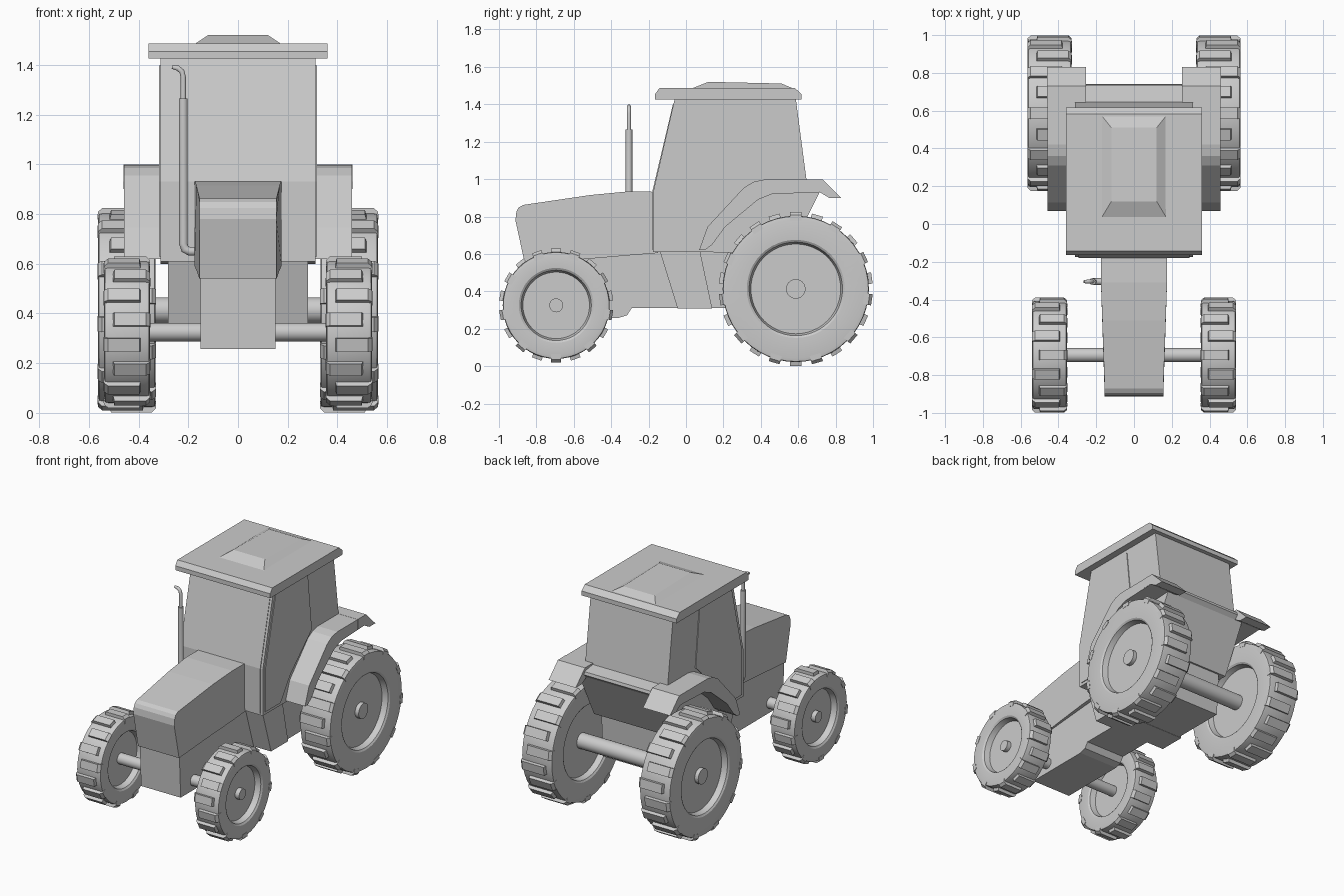
import bpy, bmesh
from math import cos, sin, pi
from mathutils import Vector

if "Cube" in bpy.data.objects:
    bpy.data.objects.remove(bpy.data.objects["Cube"])


def finish(name, bm, smooth=None):
    bmesh.ops.recalc_face_normals(bm, faces=bm.faces)
    me = bpy.data.meshes.new(name)
    bm.to_mesh(me)
    bm.free()
    ob = bpy.data.objects.new(name, me)
    bpy.context.collection.objects.link(ob)
    if smooth:
        bpy.ops.object.select_all(action='DESELECT')
        ob.select_set(True)
        bpy.context.view_layer.objects.active = ob
        bpy.ops.object.shade_smooth_by_angle(angle=smooth)
    return ob


def loft(bm, rings, closed=False):
    vs = [[bm.verts.new(p) for p in r] for r in rings]
    n, m = len(vs[0]), len(vs)
    for i in range(m if closed else m - 1):
        a, b = vs[i], vs[(i + 1) % m]
        for j in range(n):
            bm.faces.new((a[j], a[(j + 1) % n], b[(j + 1) % n], b[j]))
    if not closed:
        bm.faces.new(vs[0])
        bm.faces.new(vs[-1])


def prism(name, profile, x0, x1, width=None):
    """Side profile of (y, z) points extruded across x."""
    bm = bmesh.new()
    w = width or (lambda y: 1)
    loft(bm, [[(x * w(y), y, z) for y, z in profile] for x in (x0, x1)])
    return finish(name, bm)


def tube(name, pts, radii, seg=14):
    """Round pipe in the xz plane through pts with a radius per point."""
    bm, rings = bmesh.new(), []
    pts = [Vector(p) for p in pts]
    for i, p in enumerate(pts):
        t = (pts[min(i + 1, len(pts) - 1)] - pts[max(i - 1, 0)]).normalized()
        u = Vector((0, 1, 0))
        v = t.cross(u).normalized()
        rings.append([p + radii[i] * (u * cos(2 * pi * k / seg) + v * sin(2 * pi * k / seg))
                      for k in range(seg)])
    loft(bm, rings)
    return finish(name, bm, 0.6)


def wheel(name, s, y, z, W, R, h, rim, lugs, seg=48):
    bm = bmesh.new()
    cx, d = 0.447 * s, W - 0.05

    def at(x, r, a, t=0):
        return (cx + s * x, y + r * cos(a) - t * sin(a), z + r * sin(a) + t * cos(a))
    # tyre and dished rim, lathed about the axle
    prof = [(d, 0.001), (d, rim - 0.01), (W - 0.012, rim), (W - 0.004, rim + 0.012), (W, R - 0.02),
            (W - 0.004, R - 0.003), (W - 0.016, R)]
    prof += [(-x, r) for x, r in reversed(prof)]
    loft(bm, [[at(x, r, 2 * pi * k / seg) for k in range(seg)] for x, r in prof])
    # tread blocks, staggered left and right
    for k in range(lugs):
        a, f = 2 * pi * (k + 0.5) / lugs, (1 if k % 2 else -1)
        sec = [(W + 0.002, R - 0.025), (W + 0.001, R + 0.004), (W - 0.016, R + h),
               (-0.55 * W, R + h), (-0.62 * W, R - 0.01)]
        t = 0.27 * 2 * pi * R / lugs
        loft(bm, [[at(f * x, r, a, q) for x, r in sec] for q in (-t, t)])
    return finish(name, bm, 0.5)


# wheels and axles
for s, side in ((1, "right"), (-1, "left")):
    wheel("rear_wheel_" + side, s, 0.587, 0.413, 0.116, 0.391, 0.02, 0.25, 22)
    wheel("front_wheel_" + side, s, -0.694, 0.325, 0.092, 0.286, 0.019, 0.188, 18)
for name, y, z, r, e in (("front_axle", -0.694, 0.325, 0.037, 0.52), ("rear_axle", 0.587, 0.413, 0.052, 0.54)):
    tube(name, [(-e, y, z), (e, y, z)], [r, r], 24)

# hood, widening towards the cab
hood = prism("hood", [(-0.86, 0.54), (-0.912, 0.78), (-0.907, 0.825), (-0.895, 0.848), (-0.87, 0.862),
                      (-0.51, 0.915), (-0.31, 0.934), (-0.15, 0.932), (-0.15, 0.605), (-0.31, 0.592),
                      (-0.565, 0.57)], -1, 1,
             lambda y: 0.155 + 0.02 * min(1, max(0, (y + 0.87) / 0.56)))

# engine block and transmission
prism("engine_block", [(-0.85, 0.57), (-0.835, 0.258), (-0.36, 0.258), (-0.315, 0.272), (-0.29, 0.31),
                       (0.02, 0.31), (0.02, 0.64), (-0.3, 0.64)], -0.15, 0.15)
prism("transmission", [(0.0, 0.31), (-0.06, 0.64), (0.54, 0.64), (0.52, 0.31)], -0.265, 0.265)
prism("step_tank", [(-0.045, 0.308), (-0.14, 0.615), (0.075, 0.615), (0.14, 0.308)], -0.282, 0.282)

# cab with rear shelf and sloping underside
prism("cab", [(-0.176, 0.61), (-0.176, 0.93), (-0.06, 1.43), (0.587, 1.43), (0.645, 0.99), (0.735, 0.975),
              (0.74, 0.955), (0.715, 0.93), (0.55, 0.6), (0.1, 0.61)], -0.312, 0.312)
prism("windscreen", [(-0.181, 0.625), (-0.181, 0.93), (-0.07, 1.4), (-0.05, 1.4), (-0.16, 0.93),
                     (-0.16, 0.625)], -0.295, 0.295)

# roof slab and raised hatch
prism("roof", [(-0.165, 1.425), (-0.165, 1.455), (-0.142, 1.487), (0.582, 1.487), (0.617, 1.455),
               (0.617, 1.425)], -0.36, 0.36)
bm = bmesh.new()
loft(bm, [[(-x, y0, z0), (x, y0, z0), (x, y1, z1), (-x, y1, z1)] for x, y0, y1, z0, z1 in
          ((0.18, 0.02, 0.585, 1.48, 1.48), (0.12, 0.12, 0.51, 1.52, 1.511))])
finish("roof_hatch", bm)

# doors and fenders on both sides
door = [(-0.155, 0.63), (-0.155, 0.93), (-0.043, 1.397), (0.304, 1.397), (0.347, 1.005), (0.12, 0.79),
        (0.07, 0.72), (0.01, 0.63)]
arch = [(0.07, 0.62), (0.115, 0.745), (0.31, 0.955), (0.36, 0.985), (0.42, 0.998), (0.73, 0.998),
        (0.72, 0.93), (0.46, 0.92), (0.385, 0.89), (0.21, 0.745), (0.14, 0.65), (0.1, 0.62)]
flare = [(0.64, 0.999), (0.73, 0.999), (0.83, 0.9), (0.765, 0.9), (0.715, 0.93), (0.64, 0.93)]
for s, side in ((1, "right"), (-1, "left")):
    prism("door_" + side, door, s * 0.3, s * 0.317)
    prism("fender_" + side, arch, s * 0.3, s * 0.459)
    prism("fender_flare_" + side, flare, s * 0.255, s * 0.46)

# exhaust stack with bottom elbow and curved tip
X, Y = -0.22, -0.305
tube("exhaust_muffler", [(-0.15, Y, 0.65), (-0.195, Y, 0.65), (-0.213, Y, 0.659), (X, Y, 0.68), (X, Y, 1.265)],
     [0.018] * 5)
tube("exhaust_tip", [(X, Y, 1.25), (X, Y, 1.35), (-0.226, Y, 1.374), (-0.242, Y, 1.387), (-0.265, Y, 1.392)],
     [0.011, 0.011, 0.011, 0.011, 0.008])
